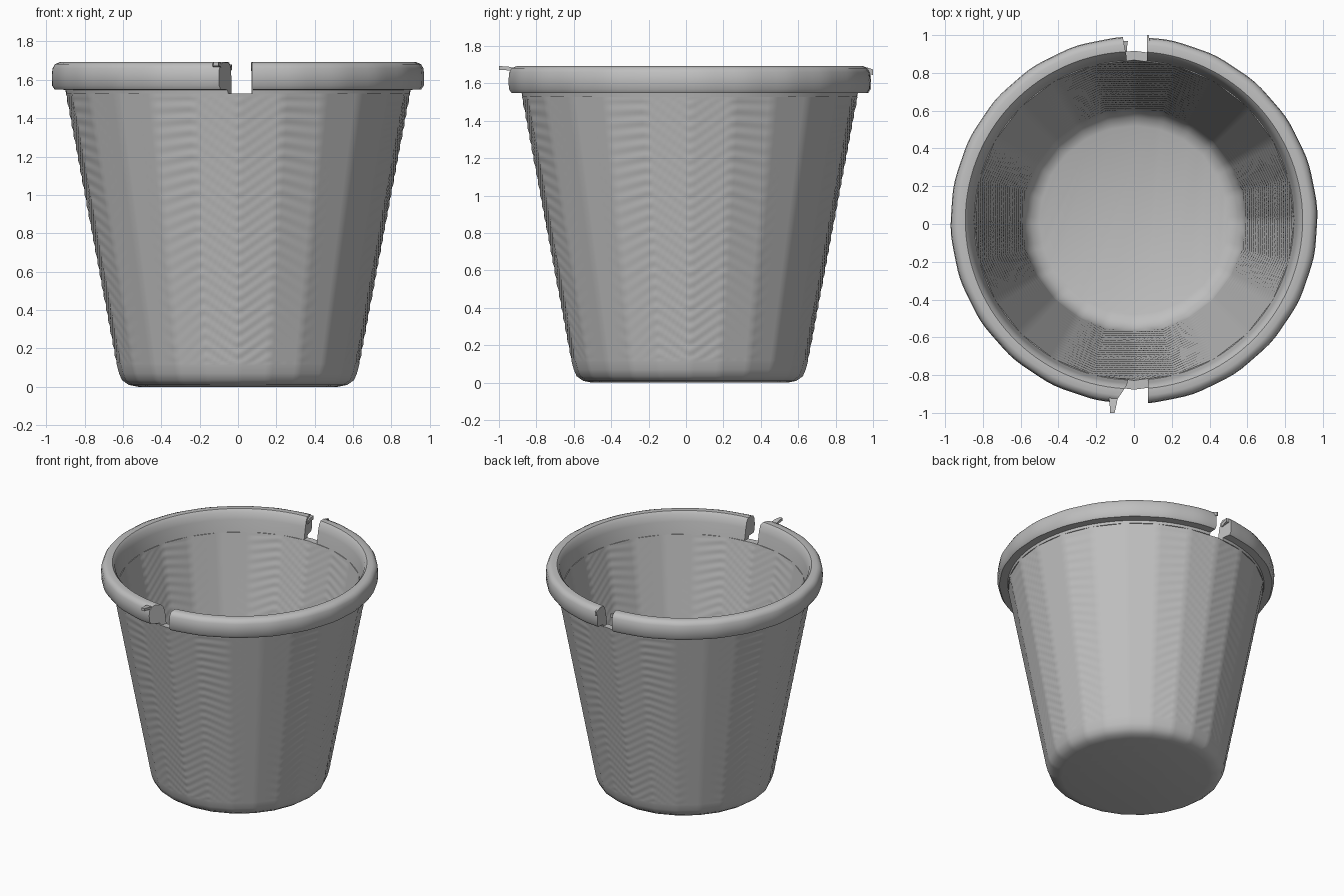
import bpy, bmesh, math
from math import sin, cos, pi, radians

cube = bpy.data.objects.get("Cube")
if cube:
    bpy.data.objects.remove(cube)

CENTRE_Y = 0.02
SIDES = 24
STEPS = 8           # columns in each flat side
ROWS = 150          # rows up the wall

grey = bpy.data.materials.new("plain grey")
grey.use_nodes = True
colour = (0.52, 0.52, 0.52, 1)
grey.diffuse_color = colour
grey.node_tree.nodes["Principled BSDF"].inputs["Base Color"].default_value = colour


def finish(name, bm, angle=40):
    bmesh.ops.recalc_face_normals(bm, faces=bm.faces)
    mesh = bpy.data.meshes.new(name)
    bm.to_mesh(mesh)
    bm.free()
    mesh.materials.append(grey)
    ob = bpy.data.objects.new(name, mesh)
    ob.location.y = CENTRE_Y
    bpy.context.collection.objects.link(ob)
    bpy.ops.object.select_all(action='DESELECT')
    ob.select_set(True)
    bpy.context.view_layer.objects.active = ob
    bpy.ops.object.shade_smooth_by_angle(angle=radians(angle))
    return ob


def wall_point(r, z, a):
    """Point on the many-sided wall, with fine chevron ridges."""
    side = 2 * pi / SIDES
    off = (a % side) - side / 2
    rr = r * cos(side / 2) / cos(off)
    x, y = rr * cos(a), rr * sin(a)
    # ridges follow the nearest axis and fade towards the diagonals
    main = max(abs(x), abs(y))
    lean = math.acos(min(1, main / rr))
    fade = max(0, 1 - lean / radians(36)) ** 0.6
    if 0.12 < z < 1.52:
        k = 1 + 0.0022 * fade * sin(2 * pi * main / 0.0112) / rr
        x, y = x * k, y * k
    return x, y, z


def line(p, q, n):
    return [(p[0] + (q[0] - p[0]) * i / n, p[1] + (q[1] - p[1]) * i / n)
            for i in range(n + 1)]


# Tapered pot: outside, top edge and inside as one closed skin
profile = [(0.52, 0), (0.57, 0.01), (0.605, 0.035), (0.62, 0.07)]
profile += line((0.631, 0.11), (0.897, 1.53), ROWS)
profile += line((0.848, 1.53), (0.59, 0.14), ROWS)
profile += [(0.573, 0.1), (0.545, 0.07), (0.5, 0.05)]

bm = bmesh.new()
cols = SIDES * STEPS
rings = [[bm.verts.new(wall_point(r, z, 2 * pi * c / cols)) for c in range(cols)]
         for r, z in profile]
for lo, hi in zip(rings, rings[1:]):
    for c in range(cols):
        d = (c + 1) % cols
        bm.faces.new((lo[c], lo[d], hi[d], hi[c]))
bm.faces.new(rings[0])
bm.faces.new(rings[-1])
finish("pot_body", bm)

# Rounded rim in two halves, leaving a slot at the front and the back
rim = [(0.846, 1.528), (0.862, 1.62), (0.875, 1.67), (0.893, 1.69), (0.93, 1.692),
       (0.953, 1.682), (0.966, 1.66), (0.97, 1.62), (0.968, 1.57), (0.955, 1.55),
       (0.9, 1.548), (0.896, 1.528)]


def rim_half(name, front_x, back_x, side, torn):
    bm = bmesh.new()
    n = 60
    rows = []
    for i in range(n + 1):
        t = i / n
        row = []
        for r, z in rim:
            flare = max(0, r - 0.87) * torn
            a0 = math.asin((front_x - flare) / r)
            a1 = pi - math.asin((back_x - flare * 0.3) / r)
            if side < 0:
                a1 -= 2 * pi
            a = a0 + (a1 - a0) * t
            wob = 1 + 0.002 * sin(a * 24) * (r > 0.94)
            row.append(bm.verts.new((r * wob * sin(a), -r * wob * cos(a), z)))
        rows.append(row)
    m = len(rim)
    for p, q in zip(rows, rows[1:]):
        for j in range(m):
            k = (j + 1) % m
            bm.faces.new((p[j], p[k], q[k], q[j]))
    bm.faces.new(rows[0])
    bm.faces.new(rows[-1])
    finish(name, bm)


rim_half("left_rim", 0.075, 0.07, 1, 0)
rim_half("right_rim", -0.035, -0.04, -1, 0.65)


# Torn scraps beside the slots
def scrap(name, points, width, thick):
    bm = bmesh.new()
    rows = []
    for i, (x, y, z) in enumerate(points):
        w = width * (1 - 0.25 * i)
        rows.append([bm.verts.new((x + sx * w, y - CENTRE_Y, z + sz * thick))
                     for sx, sz in ((-1, -1), (1, -1), (1, 1), (-1, 1))])
    for p, q in zip(rows, rows[1:]):
        for j in range(4):
            k = (j + 1) % 4
            bm.faces.new((p[j], p[k], q[k], q[j]))
    bm.faces.new(rows[0])
    bm.faces.new(rows[-1])
    finish(name, bm)


scrap("front_scrap", [(-0.11, -0.91, 1.67), (-0.11, -0.95, 1.68), (-0.115, -1.0, 1.683)],
      0.025, 0.01)
scrap("back_left_scrap", [(0.078, 0.93, 1.675), (0.076, 0.97, 1.67), (0.073, 1.0, 1.66)],
      0.01, 0.015)
scrap("back_right_scrap", [(-0.05, 0.97, 1.665), (-0.05, 0.94, 1.66), (-0.045, 0.91, 1.65)],
      0.018, 0.014)
